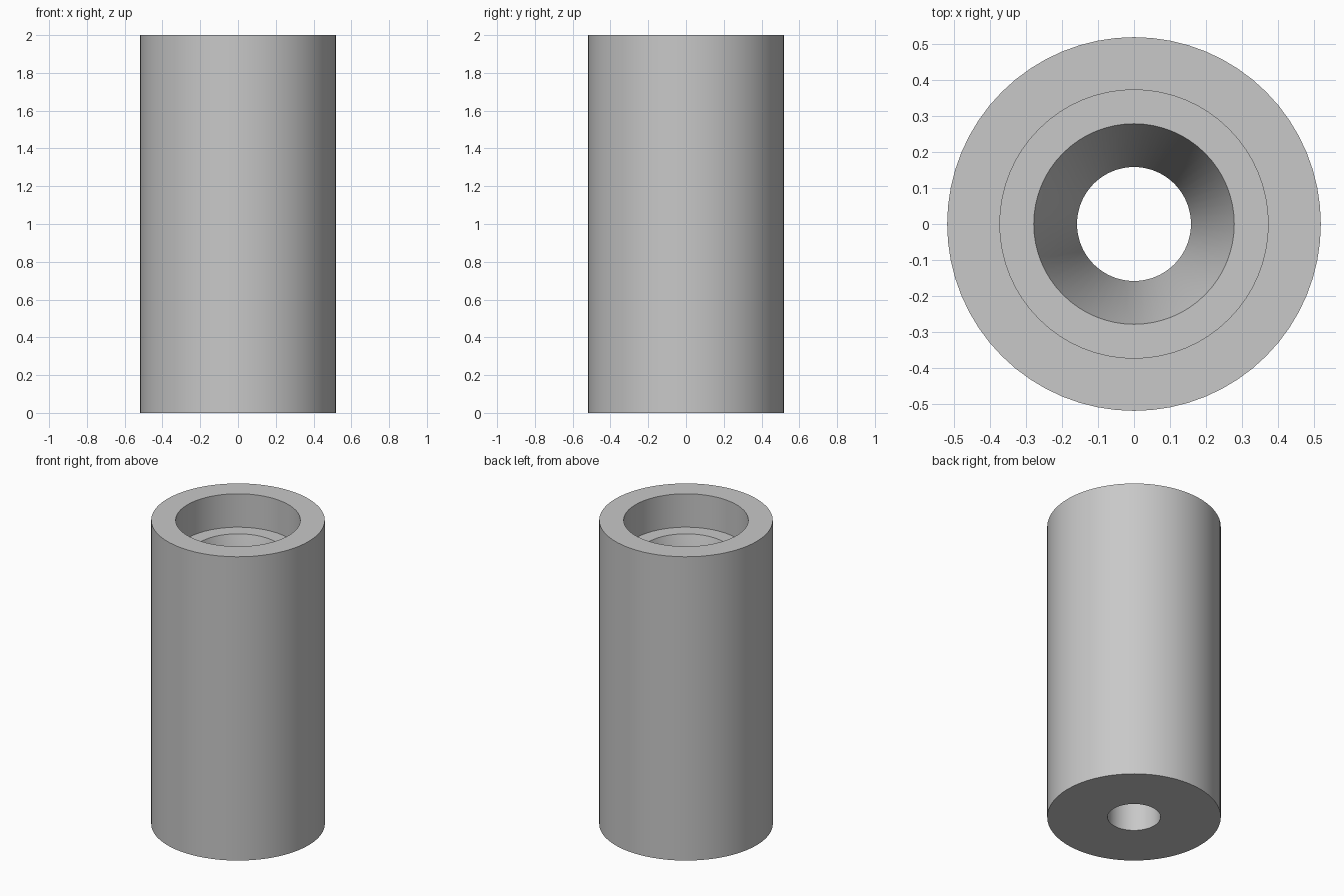
import bpy
import bmesh
import math

cube = bpy.data.objects.get("Cube")
if cube:
    bpy.data.objects.remove(cube, do_unlink=True)

SEGMENTS = 64

# Plain grey finish
grey = bpy.data.materials.new("plain_grey")
grey.use_nodes = True
colour = (0.58, 0.58, 0.58, 1.0)
grey.diffuse_color = colour
grey.node_tree.nodes["Principled BSDF"].inputs["Base Color"].default_value = colour


def lathe(name, profile, material):
    """Spin a closed (radius, height) profile around the z axis."""
    bm = bmesh.new()
    rings = []
    for radius, height in profile:
        ring = []
        for i in range(SEGMENTS):
            a = math.tau * i / SEGMENTS
            ring.append(bm.verts.new((radius * math.cos(a), radius * math.sin(a), height)))
        rings.append(ring)
    for k, lower in enumerate(rings):
        upper = rings[(k + 1) % len(rings)]
        for i in range(SEGMENTS):
            j = (i + 1) % SEGMENTS
            bm.faces.new((lower[i], lower[j], upper[j], upper[i]))
    bmesh.ops.recalc_face_normals(bm, faces=bm.faces)
    mesh = bpy.data.meshes.new(name)
    bm.to_mesh(mesh)
    bm.free()
    mesh.materials.append(material)
    obj = bpy.data.objects.new(name, mesh)
    bpy.context.collection.objects.link(obj)
    return obj


# Sleeve: outer wall, rim, counterbore, ledge, tapered throat, straight bore
outer, counterbore, throat, bore = 0.518, 0.372, 0.278, 0.158
top, ledge, taper_end = 2.0, 1.78, 1.38
sleeve = lathe("bored_sleeve", [
    (outer, 0), (outer, top),
    (counterbore, top), (counterbore, ledge),
    (throat, ledge), (bore, taper_end), (bore, 0),
], grey)

# Smooth round walls with crisp rims
bpy.ops.object.select_all(action="DESELECT")
sleeve.select_set(True)
bpy.context.view_layer.objects.active = sleeve
bpy.ops.object.shade_smooth_by_angle(angle=math.radians(30))
